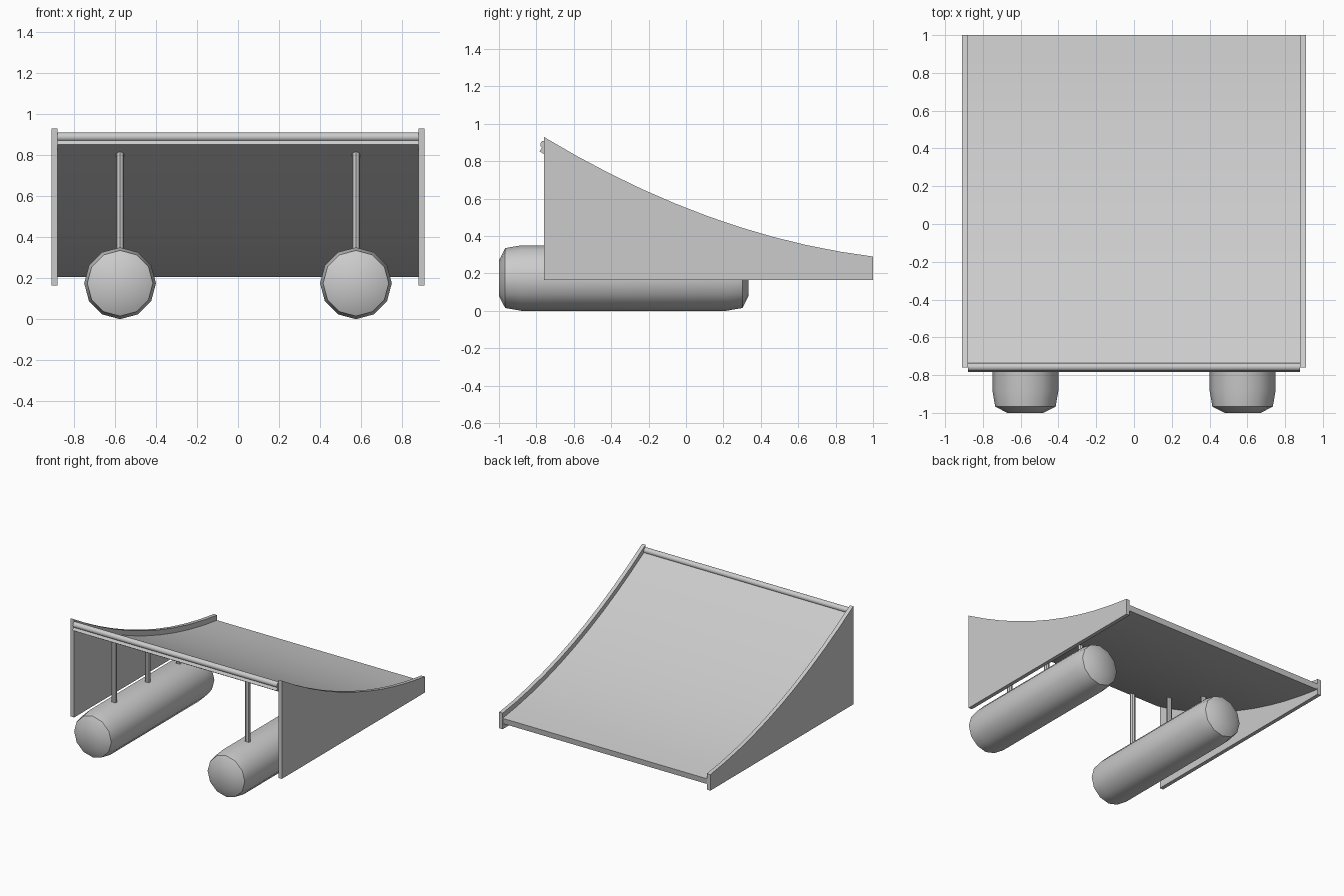
import bpy, bmesh, math
from mathutils import Vector, Matrix

if "Cube" in bpy.data.objects:
    bpy.data.objects.remove(bpy.data.objects["Cube"])


def top_edge(y):
    """Height of the curved top of the side panels."""
    t = 1 - y
    return 0.29 + 0.124 * t + 0.136 * t * t


def finish(name, bm, smooth=True):
    bmesh.ops.recalc_face_normals(bm, faces=bm.faces)
    mesh = bpy.data.meshes.new(name)
    bm.to_mesh(mesh)
    bm.free()
    obj = bpy.data.objects.new(name, mesh)
    bpy.context.collection.objects.link(obj)
    if smooth:
        bpy.ops.object.select_all(action='DESELECT')
        obj.select_set(True)
        bpy.context.view_layer.objects.active = obj
        bpy.ops.object.shade_smooth_by_angle(angle=math.radians(40))
    return obj


def extrude_x(name, profile, x0, x1, smooth=True):
    """Extrude a (y, z) outline between two x positions."""
    bm = bmesh.new()
    face = bm.faces.new([bm.verts.new((x0, y, z)) for y, z in profile])
    ext = bmesh.ops.extrude_face_region(bm, geom=[face])
    verts = [v for v in ext['geom'] if isinstance(v, bmesh.types.BMVert)]
    bmesh.ops.translate(bm, verts=verts, vec=(x1 - x0, 0, 0))
    return finish(name, bm, smooth)


def rod(name, a, b, radius, sides):
    a, b = Vector(a), Vector(b)
    d = b - a
    bm = bmesh.new()
    mat = Matrix.Translation((a + b) / 2) @ d.to_track_quat('Z', 'Y').to_matrix().to_4x4()
    bmesh.ops.create_cone(bm, cap_ends=True, segments=sides, radius1=radius,
                          radius2=radius, depth=d.length, matrix=mat)
    return finish(name, bm)


def pontoon(name, x):
    """Rounded 12-sided float lying along y."""
    rings = [(-1, 0.095), (-0.967, 0.16), (-0.88, 0.175),
             (0.215, 0.175), (0.302, 0.16), (0.335, 0.095)]
    n = 12
    bm = bmesh.new()
    loops = []
    for y, r in rings:
        loops.append([bm.verts.new((x + r * math.cos(k * math.tau / n), y,
                                    0.175 + r * math.sin(k * math.tau / n))) for k in range(n)])
    for p, q in zip(loops, loops[1:]):
        for k in range(n):
            bm.faces.new((p[k], p[(k + 1) % n], q[(k + 1) % n], q[k]))
    bm.faces.new(loops[0])
    bm.faces.new(loops[-1])
    obj = finish(name, bm)
    for poly in obj.data.polygons:
        poly.use_smooth = True
    return obj


# Shared curve stations
ys = [-0.76 + 1.76 * i / 10 for i in range(11)]

# Curved deck, thickened along its normal
upper, lower = [], []
for y in ys:
    z = top_edge(y) - 0.04
    slope = -(0.124 + 0.272 * (1 - y))
    nrm = Vector((slope, -1)).normalized() * 0.044
    upper.append((y, z))
    lower.append((y + nrm.x, z + nrm.y))
extrude_x("ramp_deck", upper + lower[::-1], -0.88, 0.88)

# Rail along the high edge
rod("lip_rail", (-0.88, -0.757, 0.888), (0.88, -0.757, 0.888), 0.022, 12)

# Side panels, floats and support posts on both sides
panel = [(y, top_edge(y)) for y in ys] + [(1, 0.165), (-0.76, 0.165)]
for side, s in (("left", -1), ("right", 1)):
    extrude_x(f"{side}_side_panel", panel, s * 0.88, s * 0.91, smooth=True)
    pontoon(f"{side}_float", s * 0.575)
    for i, y in enumerate((-0.7, -0.29, 0.09)):
        rod(f"{side}_post_{i + 1}", (s * 0.575, y, 0.33),
            (s * 0.575, y, top_edge(y) - 0.065), 0.02, 8)
